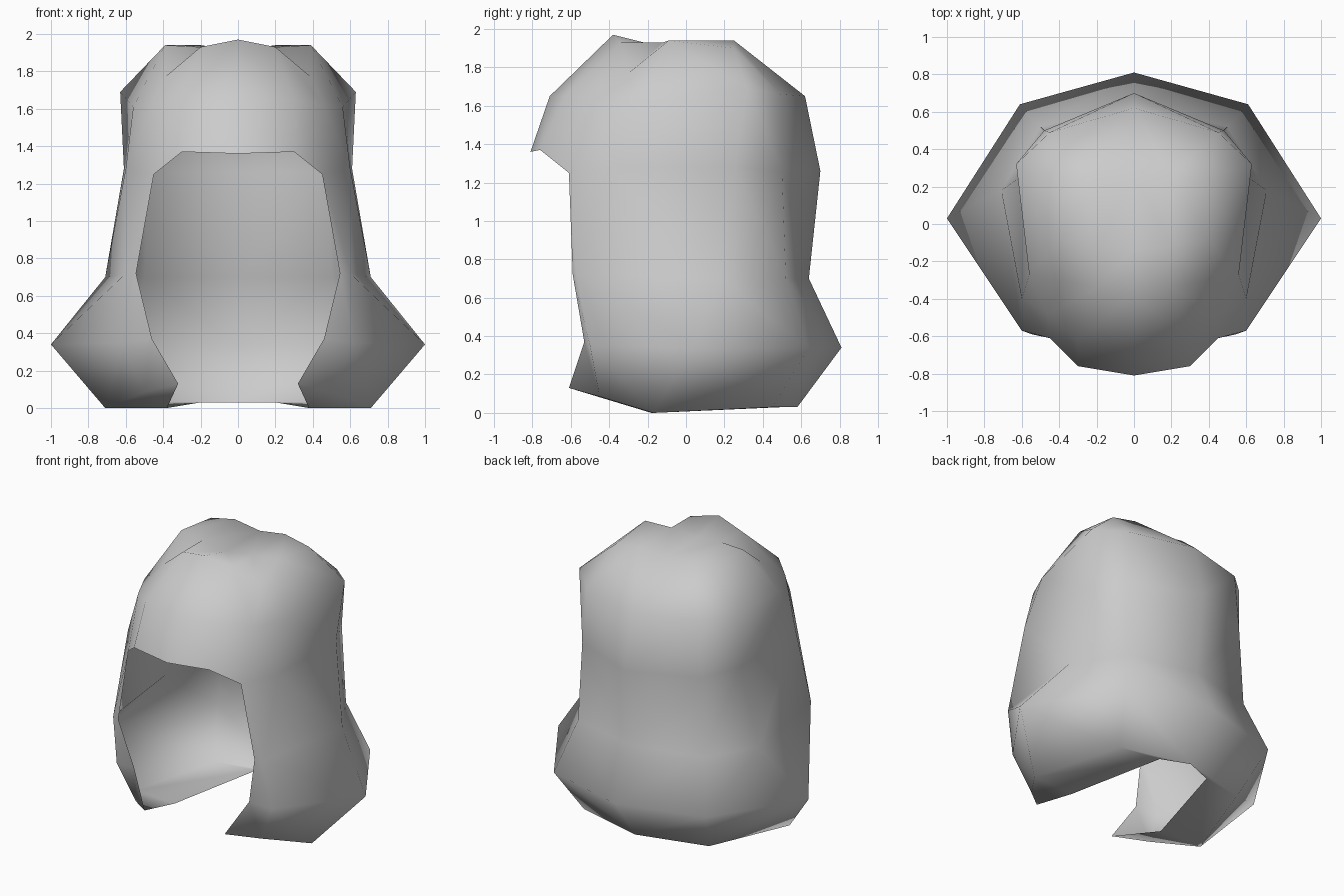
import bpy
import bmesh

cube = bpy.data.objects.get("Cube")
if cube:
    bpy.data.objects.remove(cube, do_unlink=True)

grey = bpy.data.materials.new("soft_grey")
grey.use_nodes = True
colour = (0.6, 0.6, 0.6, 1)
grey.diffuse_color = colour
grey.node_tree.nodes["Principled BSDF"].inputs["Base Color"].default_value = colour


def skin(bm, rows):
    """Join neighbouring rows of points (+x half, bottom to top) with faces."""
    grid = [[bm.verts.new(p) for p in row] for row in rows]
    for low, high in zip(grid, grid[1:]):
        for c in range(min(len(low), len(high)) - 1):
            bm.faces.new((low[c], high[c], high[c + 1], low[c + 1]))


# Points where the fringe meets the side hair
cheek_side, cheek_edge = (.6, -.4, 1.28), (.45, -.61, 1.25)
temple = (.56, -.27, 1.61)
lobe, parting_side, parting = (.39, -.09, 1.94), (.2, -.12, 1.93), (0, -.14, 1.91)

bm = bmesh.new()

# Back and side hair: each row runs from the centre back to the face opening
skin(bm, [
    # inner rim of the underside
    [(0, .58, .03), (.2, .5, .03), (.38, -.18, 0), (.38, -.18, 0), (.32, -.61, .13)],
    # lower edge
    [(0, .58, .03), (.5, .45, .03), (.71, -.17, 0), (.5, -.45, .085), (.32, -.61, .13)],
    # flared ends
    [(0, .81, .34), (.61, .64, .34), (1, .03, .34), (.62, -.5, .35), (.46, -.53, .37)],
    # neck
    [(0, .64, .7), (.5, .52, .7), (.71, .18, .7), (.6, -.57, .72), (.545, -.59, .72)],
    # cheek height
    [(0, .70, 1.26), (.48, .5, 1.26), (.61, .25, 1.28), cheek_side, cheek_edge],
    # crown
    [(0, .62, 1.65), (.45, .49, 1.66), (.63, .32, 1.69), temple],
    [(0, .25, 1.91), (.2, .25, 1.94), (.39, .25, 1.90), lobe],
    [parting, parting_side, lobe],
])

# Fringe: each row runs from the side hair to the centre front
skin(bm, [
    [cheek_side, cheek_edge, (.3, -.76, 1.37), (0, -.81, 1.36)],
    [temple, (.46, -.48, 1.62), (.3, -.63, 1.65), (0, -.71, 1.65)],
    [temple, (.39, -.3, 1.77), (.2, -.34, 1.93), (0, -.38, 1.97)],
    [temple, lobe, parting_side, parting],
])

# Weld the parts into one smooth half, mirrored across x
bmesh.ops.remove_doubles(bm, verts=bm.verts, dist=0.0005)
for face in bm.faces:
    face.smooth = True
mesh = bpy.data.meshes.new("hair")
bm.to_mesh(mesh)
bm.free()
mesh.materials.append(grey)
hair = bpy.data.objects.new("hair", mesh)
bpy.context.collection.objects.link(hair)
mirror = hair.modifiers.new("mirror", 'MIRROR')
mirror.use_clip = True
mirror.merge_threshold = 0.001
